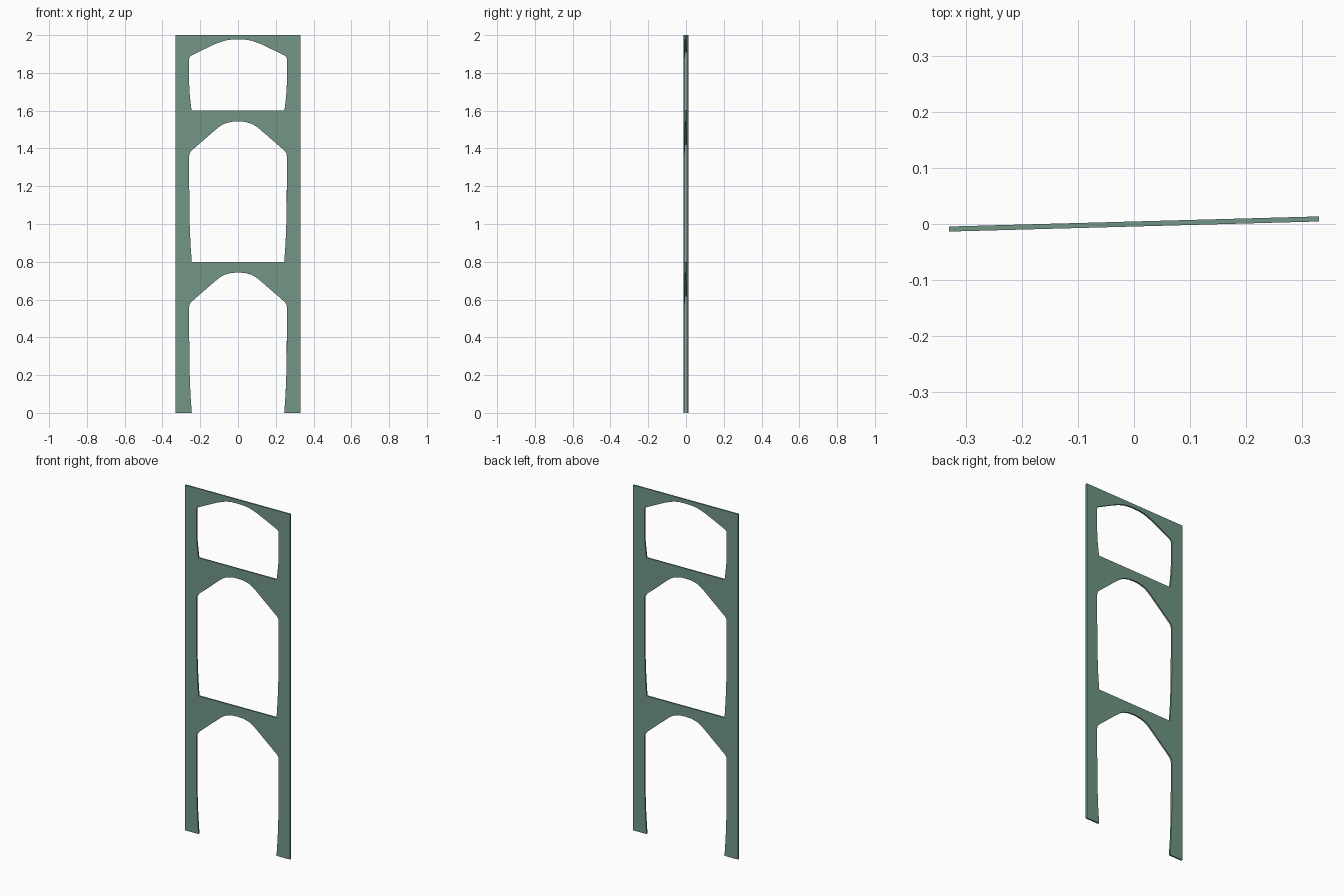
import bpy
import math

if "Cube" in bpy.data.objects:
    bpy.data.objects.remove(bpy.data.objects["Cube"])

HALF_W = 0.33       # half width of the frame
THICK = 0.009       # plate thickness
TILT = 0.0273       # slight turn about the vertical axis

# Right half of an opening, from the foot up to the crown (x, z)
TALL = [(0.245, 0.0), (0.252, 0.1), (0.256, 0.2), (0.258, 0.3), (0.259, 0.56),
        (0.256, 0.575), (0.247, 0.588), (0.12, 0.698), (0.095, 0.718),
        (0.07, 0.732), (0.035, 0.741), (0.0, 0.743)]
SHORT = [(0.246, 0.0), (0.252, 0.05), (0.257, 0.1), (0.259, 0.15), (0.259, 0.275),
         (0.256, 0.284), (0.247, 0.292), (0.13, 0.349), (0.1, 0.361),
         (0.07, 0.371), (0.035, 0.376), (0.0, 0.377)]

green = bpy.data.materials.new("green_paint")
green.diffuse_color = (0.17, 0.31, 0.24, 1)
green.use_nodes = True
green.node_tree.nodes["Principled BSDF"].inputs["Base Color"].default_value = green.diffuse_color


def opening(half, base):
    """Mirror a half profile into a full path from right foot to left foot."""
    right = [(x, z + base) for x, z in half]
    return right + [(-x, z) for x, z in reversed(right[:-1])]


def plate(name, loops):
    """Filled flat curve, extruded and stood upright, then made a mesh."""
    curve = bpy.data.curves.new(name, 'CURVE')
    curve.dimensions = '2D'
    curve.fill_mode = 'BOTH'
    curve.extrude = THICK / 2
    for loop in loops:
        s = curve.splines.new('POLY')
        s.points.add(len(loop) - 1)
        for p, (x, z) in zip(s.points, loop):
            p.co = (x, z, 0, 1)
        s.use_cyclic_u = True
        s.use_smooth = False
    curve.materials.append(green)
    ob = bpy.data.objects.new(name, curve)
    bpy.context.collection.objects.link(ob)
    ob.rotation_euler = (math.pi / 2, 0, TILT)
    bpy.ops.object.select_all(action='DESELECT')
    ob.select_set(True)
    bpy.context.view_layer.objects.active = ob
    bpy.ops.object.convert(target='MESH')


def arch_outline(bottom, top):
    """Frame open at its foot, with a tall arched opening."""
    return [(-HALF_W, bottom), (-HALF_W, top), (HALF_W, top), (HALF_W, bottom)] \
        + opening(TALL, bottom)


# Lower frame with one arch
plate("lower_arch_frame", [arch_outline(0.0, 0.8)])

# Upper frame with an arch and a low window above it
plate("upper_arch_frame", [arch_outline(0.8, 2.0), opening(SHORT, 1.6)])
